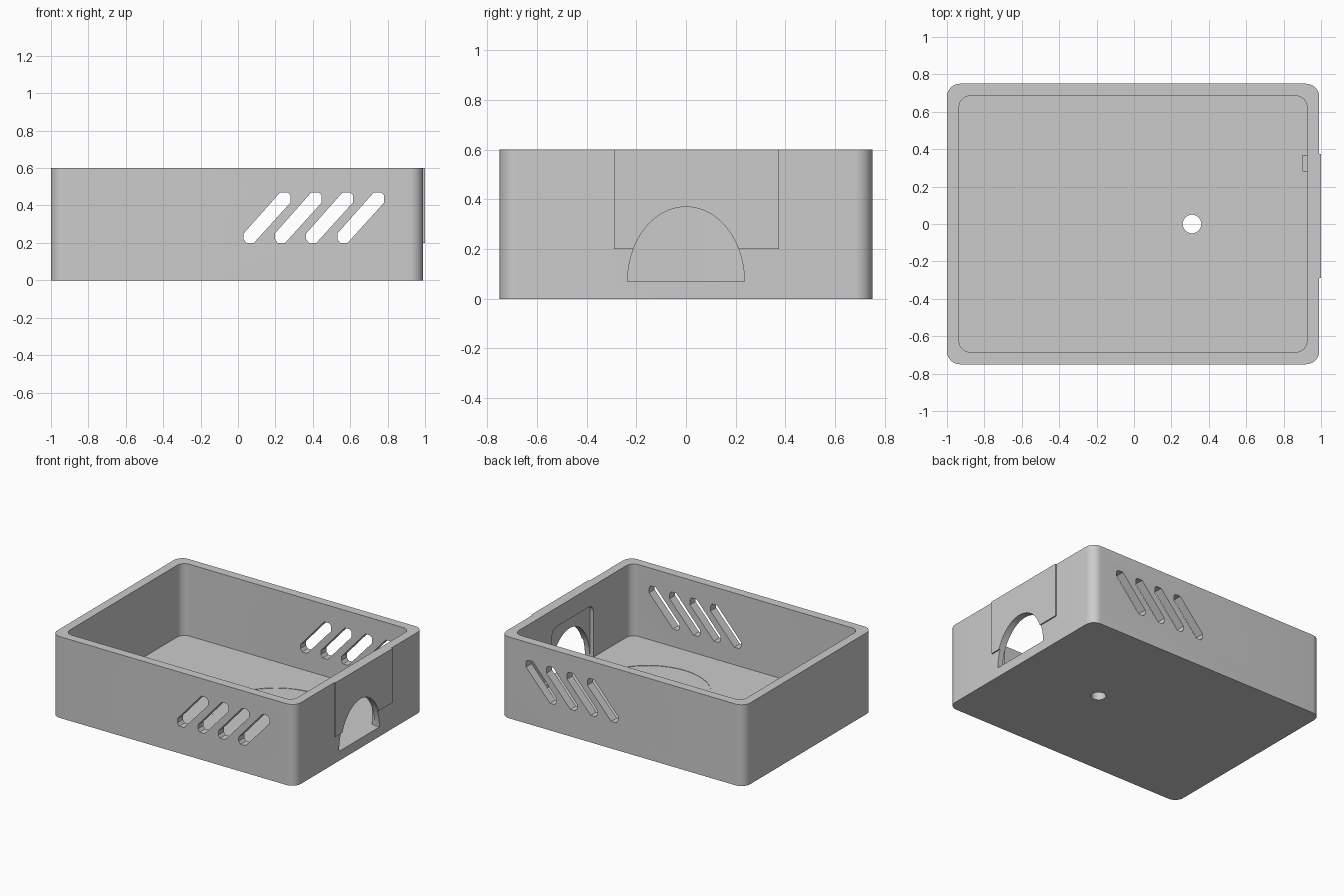
import bpy, bmesh, math
from mathutils import Vector

cube = bpy.data.objects.get("Cube")
if cube:
    bpy.data.objects.remove(cube, do_unlink=True)

grey = bpy.data.materials.new("plain grey plastic")
grey.use_nodes = True
colour = (0.6, 0.6, 0.6, 1)
grey.diffuse_color = colour
grey.node_tree.nodes["Principled BSDF"].inputs["Base Color"].default_value = colour

WALL, FLOOR, HEIGHT, CX = 0.065, 0.07, 0.6, -0.005


def prism(name, outline, axis, start, end):
    """Extrude a flat outline along x, y or z."""
    place = {"x": lambda a, b: (start, a, b),
             "y": lambda a, b: (a, start, b),
             "z": lambda a, b: (a, b, start)}[axis]
    direction = Vector([(end - start) * (axis == k) for k in "xyz"])
    bm = bmesh.new()
    face = bm.faces.new([bm.verts.new(place(a, b)) for a, b in outline])
    side = bmesh.ops.extrude_face_region(bm, geom=[face])["geom"]
    bmesh.ops.translate(bm, vec=direction,
                        verts=[v for v in side if isinstance(v, bmesh.types.BMVert)])
    bmesh.ops.recalc_face_normals(bm, faces=bm.faces)
    mesh = bpy.data.meshes.new(name)
    bm.to_mesh(mesh)
    bm.free()
    mesh.materials.append(grey)
    obj = bpy.data.objects.new(name, mesh)
    bpy.context.collection.objects.link(obj)
    return obj


def arc(cx, cy, rx, ry, a0, a1, steps):
    angles = [math.radians(a0 + (a1 - a0) * i / steps) for i in range(steps + 1)]
    return [(cx + rx * math.cos(t), cy + ry * math.sin(t)) for t in angles]


def rounded(cx, cy, w, d, r):
    """Rounded rectangle from half sizes and a corner radius."""
    points = []
    for k, (sx, sy) in enumerate([(1, 1), (-1, 1), (-1, -1), (1, -1)]):
        points += arc(cx + sx * (w - r), cy + sy * (d - r), r, r, 90 * k, 90 * k + 90, 10)
    return points


def rect(a0, b0, a1, b1):
    return [(a0, b0), (a1, b0), (a1, b1), (a0, b1)]


def cut(target, cutter):
    mod = target.modifiers.new("cut", "BOOLEAN")
    mod.operation, mod.solver, mod.object = "DIFFERENCE", "EXACT", cutter
    bpy.context.view_layer.objects.active = target
    bpy.ops.object.modifier_apply(modifier=mod.name)
    bpy.data.objects.remove(cutter, do_unlink=True)


# Open tray with rounded corners
tray = prism("tray", rounded(CX, 0, 0.995, 0.75, 0.07), "z", 0, HEIGHT)
cut(tray, prism("cavity", rounded(CX, 0, 0.995 - WALL, 0.75 - WALL, 0.06), "z", FLOOR, 0.8))

# Shallow round seat and drain hole in the floor
cut(tray, prism("seat", arc(0.31, 0, 0.423, 0.423, 0, 357, 95), "z", FLOOR - 0.003, 0.2))
cut(tray, prism("drain", arc(0.31, 0, 0.05, 0.05, 0, 348, 29), "z", -0.1, 0.2))

# Slanted vents through the front and back walls
for i in range(4):
    x = 0.03 + 0.167 * i
    vent = [(0, 0.22), (0.015, 0.2), (0.055, 0.2), (0.25, 0.415),
            (0.25, 0.455), (0.235, 0.47), (0.195, 0.47), (0, 0.25)]
    cut(tray, prism("vent", [(x + a, b) for a, b in vent], "y", -1, 1))

# Recess on the inside of the right wall
recess = [(0.24, FLOOR)] + arc(0.19, 0.41, 0.05, 0.05, 0, 90, 6) \
    + arc(-0.19, 0.41, 0.05, 0.05, 90, 180, 6) + [(-0.24, FLOOR)]
cut(tray, prism("recess", recess, "x", 0.85, 0.95))

# Raised plate outside the right wall, and the arch through both
plate = prism("side_plate", rect(-0.29, 0.2, 0.375, HEIGHT), "x", 0.99, 1.0)
arch = arc(0, FLOOR, 0.235, 0.3, 0, 180, 48)
for part in (tray, plate):
    cut(part, prism("arch", arch, "x", 0.8, 1.2))

# Small stop beside the arch
stop = prism("inner_stop", rect(0.9, 0.28, 0.925, 0.37), "z", FLOOR, 0.1)

# Smooth the rounded corners, keep the edges sharp
for obj in (tray, plate, stop):
    bpy.ops.object.select_all(action="DESELECT")
    obj.select_set(True)
    bpy.context.view_layer.objects.active = obj
    bpy.ops.object.shade_smooth_by_angle(angle=math.radians(30))
